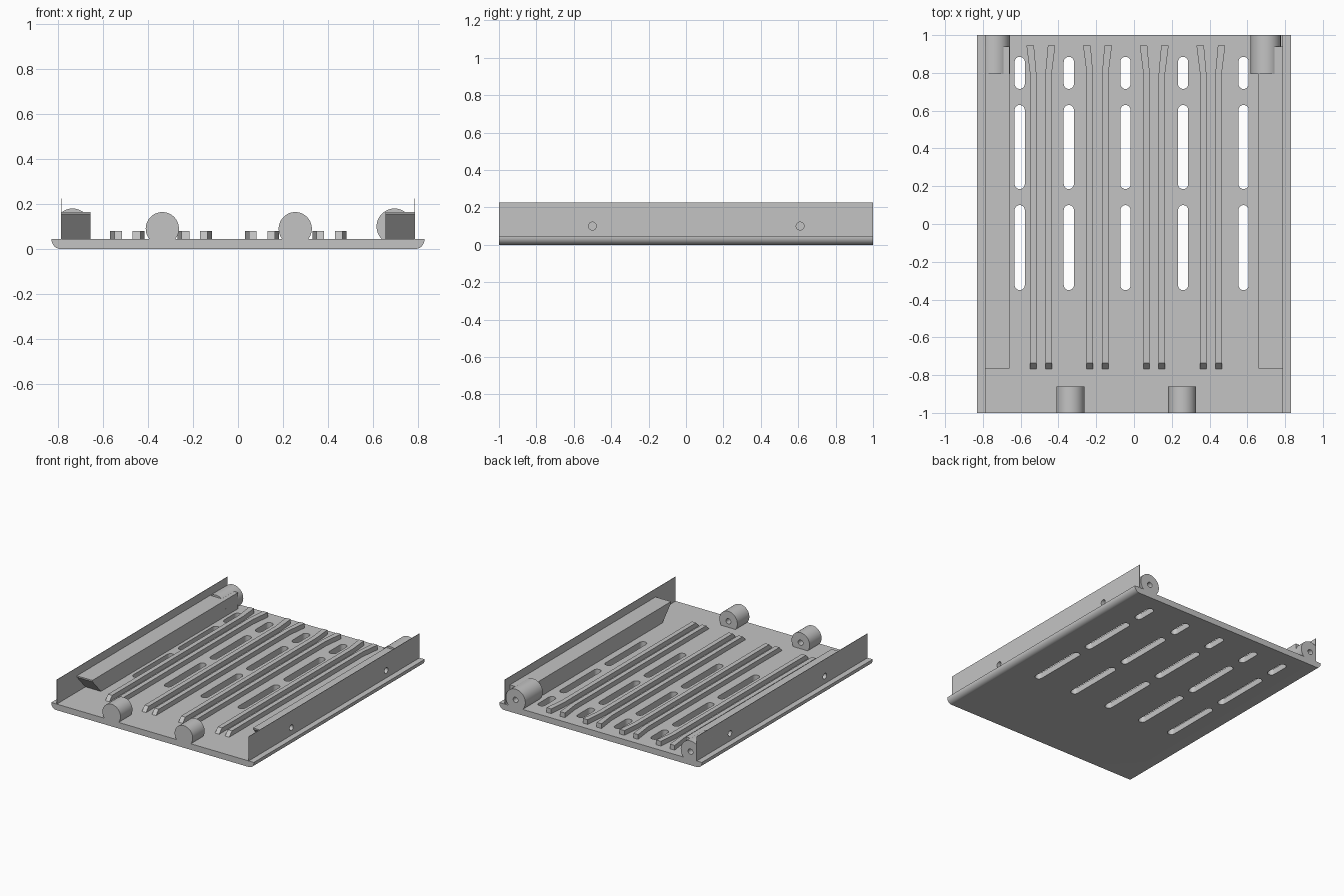
import bpy, bmesh
from math import cos, sin, pi, radians
from mathutils import Vector

cube = bpy.data.objects.get("Cube")
if cube:
    bpy.data.objects.remove(cube, do_unlink=True)

grey = bpy.data.materials.new("light_grey")
grey.use_nodes = True
grey.diffuse_color = (0.55, 0.55, 0.55, 1)
grey.node_tree.nodes["Principled BSDF"].inputs["Base Color"].default_value = (0.55, 0.55, 0.55, 1)

PLATE_TOP = 0.045
WALL_X = 0.788


def place(u, v, d, axis):
    """Profile point (u, v) at depth d along the axis."""
    return {"x": (d, u, v), "y": (u, d, v), "z": (u, v, d)}[axis]


def add_prism(bm, profile, axis, a, b):
    ends = [[bm.verts.new(place(u, v, d, axis)) for u, v in profile] for d in (a, b)]
    bm.faces.new(ends[0])
    bm.faces.new(ends[1][::-1])
    n = len(profile)
    for i in range(n):
        j = (i + 1) % n
        bm.faces.new((ends[0][j], ends[0][i], ends[1][i], ends[1][j]))


def finish(name, bm):
    bmesh.ops.recalc_face_normals(bm, faces=bm.faces[:])
    mesh = bpy.data.meshes.new(name)
    bm.to_mesh(mesh)
    bm.free()
    mesh.materials.append(grey)
    obj = bpy.data.objects.new(name, mesh)
    bpy.context.scene.collection.objects.link(obj)
    return obj


def prism(name, profile, axis, a, b):
    bm = bmesh.new()
    add_prism(bm, profile, axis, a, b)
    return finish(name, bm)


def arc(cu, cv, r, start=0, end=360, n=48):
    steps = n if end - start == 360 else n + 1
    angles = [radians(start + (end - start) * i / n) for i in range(steps)]
    return [(cu + r * cos(t), cv + r * sin(t)) for t in angles]


def box(u0, u1, v0, v1):
    return [(u0, v0), (u1, v0), (u1, v1), (u0, v1)]


def select_only(obj):
    bpy.ops.object.select_all(action="DESELECT")
    obj.select_set(True)
    bpy.context.view_layer.objects.active = obj


def cut(obj, cutter):
    mod = obj.modifiers.new("cut", "BOOLEAN")
    mod.operation = "DIFFERENCE"
    mod.solver = "EXACT"
    mod.object = cutter
    select_only(obj)
    bpy.ops.object.modifier_apply(modifier=mod.name)


def smooth(obj):
    select_only(obj)
    bpy.ops.object.shade_smooth_by_angle(angle=radians(30))


# Base plate with rounded lower side edges
R = 0.04
profile = (arc(-0.83 + R, R, R, 180, 270, 10) + arc(0.83 - R, R, R, 270, 360, 10)
           + [(0.83, PLATE_TOP), (-0.83, PLATE_TOP)])
plate = prism("base_plate", profile, "y", -1, 1)

# Ventilation slots through the plate
bm = bmesh.new()
for x in (-0.605, -0.345, -0.045, 0.26, 0.58):
    for y0, y1 in ((-0.35, 0.1), (0.185, 0.63), (0.715, 0.885)):
        r = 0.027
        slot = arc(x, y1 - r, r, 0, 180, 16) + arc(x, y0 + r, r, 180, 360, 16)
        add_prism(bm, slot, "z", -0.1, 0.2)
slots = finish("slot_cutter", bm)
cut(plate, slots)
bpy.data.objects.remove(slots, do_unlink=True)
smooth(plate)

# Thin side walls and undercut side blocks, with blind screw holes
block_profile = [(-0.765, 0.165), (-0.765, 0.155), (-0.66, 0.04), (0.94, 0.04), (0.94, 0.165)]
for side, s in (("left", 1), ("right", -1)):
    wall = prism(side + "_wall", box(-1, 1, 0.04, 0.225), "x", s * (WALL_X - 0.003), s * WALL_X)
    block = prism(side + "_block", block_profile, "x", s * 0.658, s * (WALL_X - 0.003))
    bm = bmesh.new()
    for y in (-0.5, 0.61):
        add_prism(bm, arc(y, 0.1, 0.021, n=32), "x", s * 0.74, s * 0.9)
    drill = finish("screw_hole_cutter", bm)
    cut(wall, drill)
    cut(block, drill)
    bpy.data.objects.remove(drill, do_unlink=True)
    smooth(wall)
    smooth(block)

# Round hinge bosses, each with a blind hole in its rear face
bosses = (("front_right_boss", -0.337, 0.09, 0.074, -1, -0.86),
          ("front_left_boss", 0.255, 0.09, 0.074, -1, -0.86),
          ("back_right_boss", -0.737, 0.1, 0.08, 0.795, 1),
          ("back_left_boss", 0.697, 0.1, 0.08, 0.795, 1))
for name, x, z, r, y0, y1 in bosses:
    outline = [(max(u, -WALL_X), v) for u, v in arc(x, z, r)]
    boss = prism(name, outline, "y", y0, y1)
    drill = prism("boss_hole_cutter", arc(x, z, 0.02, n=32), "y", y1 - 0.08, y1 + 0.1)
    cut(boss, drill)
    bpy.data.objects.remove(drill, do_unlink=True)
    smooth(boss)

# Paired guide rails: sloped front tip, flared rear end
for i, x in enumerate((-0.493, -0.193, 0.107, 0.407)):
    for side, s in (("left", 1), ("right", -1)):
        bm = bmesh.new()
        inner, outer, flare = 0.024, 0.058, 0.013
        stations = [(-0.767, 0, PLATE_TOP), (-0.735, 0, 0.08), (0.8, 0, 0.08), (0.945, flare, 0.08)]
        rings = []
        for y, shift, top in stations:
            a, b = x + s * (inner + shift), x + s * (outer + shift * 1.4)
            rings.append([bm.verts.new(p) for p in
                          ((a, y, 0.04), (b, y, 0.04), (b, y, top), (a, y, top))])
        bm.faces.new(rings[0])
        bm.faces.new(rings[-1])
        for p, q in zip(rings, rings[1:]):
            for k in range(4):
                m = (k + 1) % 4
                bm.faces.new((p[k], p[m], q[m], q[k]))
        finish(f"guide_rail_{i + 1}_{side}", bm)
